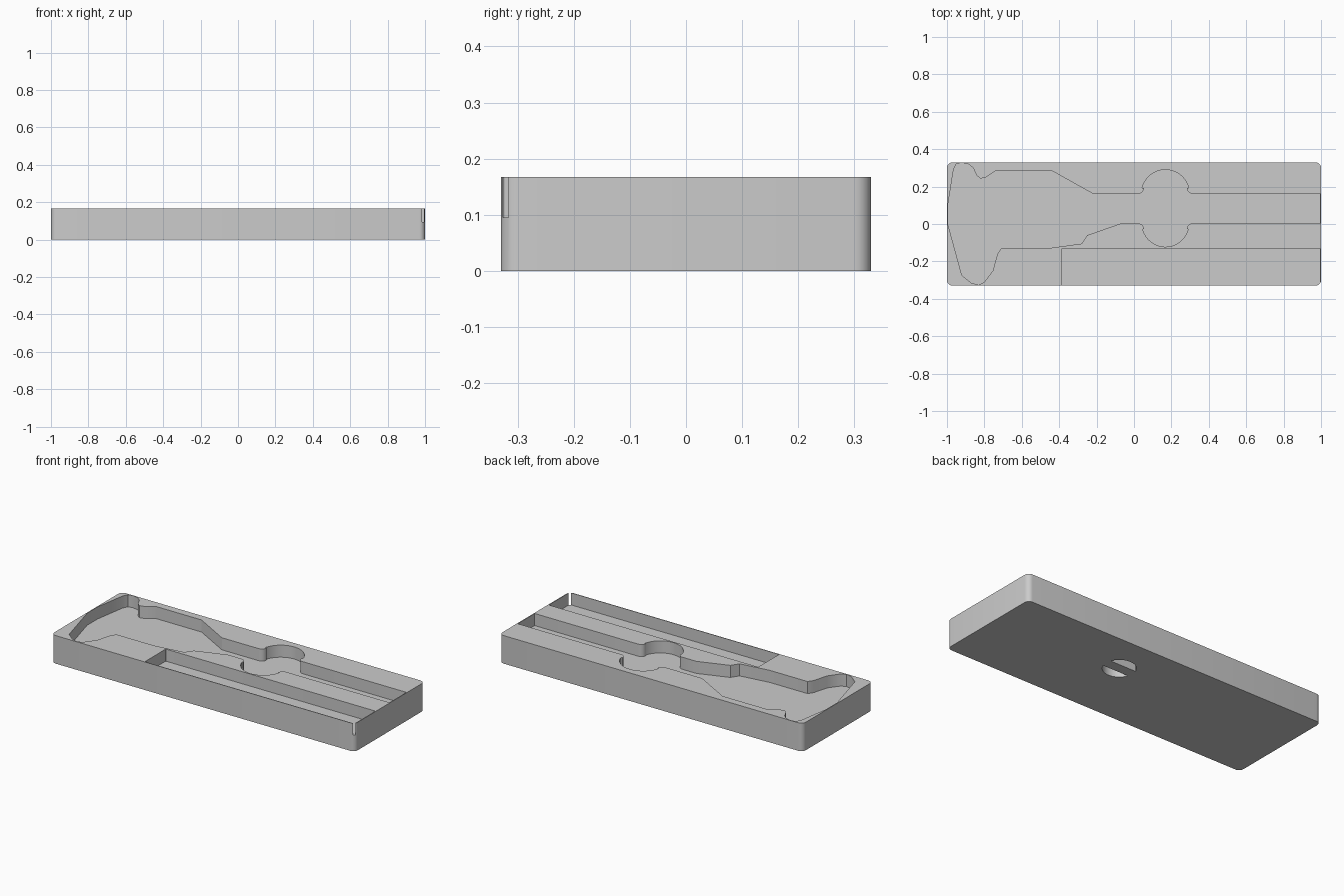
import bpy, bmesh
from math import sin, cos, pi

if "Cube" in bpy.data.objects:
    bpy.data.objects.remove(bpy.data.objects["Cube"])

HEIGHT, FLOOR = 0.167, 0.095


def arc(cx, cy, r, a0, a1, n):
    """Points along an arc, angles in degrees."""
    return [(cx + r * cos((a0 + (a1 - a0) * i / n) * pi / 180),
             cy + r * sin((a0 + (a1 - a0) * i / n) * pi / 180)) for i in range(n + 1)]


def rounded_rect(x0, x1, y0, y1, r):
    return (arc(x1 - r, y0 + r, r, -90, 0, 6) + arc(x1 - r, y1 - r, r, 0, 90, 6)
            + arc(x0 + r, y1 - r, r, 90, 180, 6) + arc(x0 + r, y0 + r, r, 180, 270, 6))


def prism(name, outline, z0, z1):
    bm = bmesh.new()
    face = bm.faces.new([bm.verts.new((x, y, z0)) for x, y in outline])
    ext = bmesh.ops.extrude_face_region(bm, geom=[face])
    top = [g for g in ext["geom"] if isinstance(g, bmesh.types.BMVert)]
    bmesh.ops.translate(bm, verts=top, vec=(0, 0, z1 - z0))
    bmesh.ops.recalc_face_normals(bm, faces=bm.faces)
    mesh = bpy.data.meshes.new(name)
    bm.to_mesh(mesh)
    bm.free()
    ob = bpy.data.objects.new(name, mesh)
    bpy.context.collection.objects.link(ob)
    return ob


def cut(body, outline, z0, z1):
    cutter = prism("cutter", outline, z0, z1)
    cutter.hide_render = True
    mod = body.modifiers.new("cut", 'BOOLEAN')
    mod.operation, mod.solver, mod.object = 'DIFFERENCE', 'EXACT', cutter
    bpy.context.view_layer.objects.active = body
    bpy.ops.object.modifier_apply(modifier=mod.name)
    bpy.data.objects.remove(cutter)


# Tray block with rounded corners
tray = prism("tool_tray", rounded_rect(-1, 1, -0.33, 0.33, 0.03), 0, HEIGHT)

# Tool-shaped pocket: handle slot, two finger bulges and the wide jaw
cx, r, f = 0.168, 0.115, 0.03
hi, lo = 0.162, 0.003
upper = (arc(cx + r + f, hi + f, f, 270, 180, 5) + arc(cx, hi, 0.128, 14, 166, 24)
         + arc(cx - r - f, hi + f, f, 0, -90, 5))
jaw = [(-0.22, hi), (-0.44, 0.285), (-0.74, 0.285), (-0.79, 0.25), (-0.82, 0.243),
       (-0.84, 0.258), (-0.86, 0.30), (-0.885, 0.32), (-0.92, 0.327), (-0.95, 0.322),
       (-0.965, 0.29), (-0.995, 0.10), (-0.995, 0.0), (-0.92, -0.275), (-0.87, -0.315),
       (-0.83, -0.326), (-0.80, -0.31), (-0.755, -0.25), (-0.73, -0.16), (-0.71, -0.13),
       (-0.46, -0.13), (-0.28, -0.105), (-0.25, -0.06), (-0.07, lo)]
lower = (arc(cx - r - f, lo - f, f, 90, 0, 5) + arc(cx, lo, 0.125, 194, 346, 24)
         + arc(cx + r + f, lo - f, f, 180, 90, 5))
pocket = [(0.995, lo), (0.995, hi)] + upper + jaw + lower
cut(tray, pocket, FLOOR, HEIGHT + 0.1)

# Long rectangular pocket at the front
cut(tray, rounded_rect(-0.385, 0.995, -0.326, -0.13, 0.004), FLOOR, HEIGHT + 0.1)

# Two round-backed recesses underneath, separated by a bar
for a in (20, 200):
    cut(tray, arc(0.176, 0.09, 0.09, a, a + 140, 18), -0.1, 0.05)

bpy.ops.object.select_all(action='DESELECT')
tray.select_set(True)
bpy.context.view_layer.objects.active = tray
bpy.ops.object.shade_smooth_by_angle(angle=0.45)
